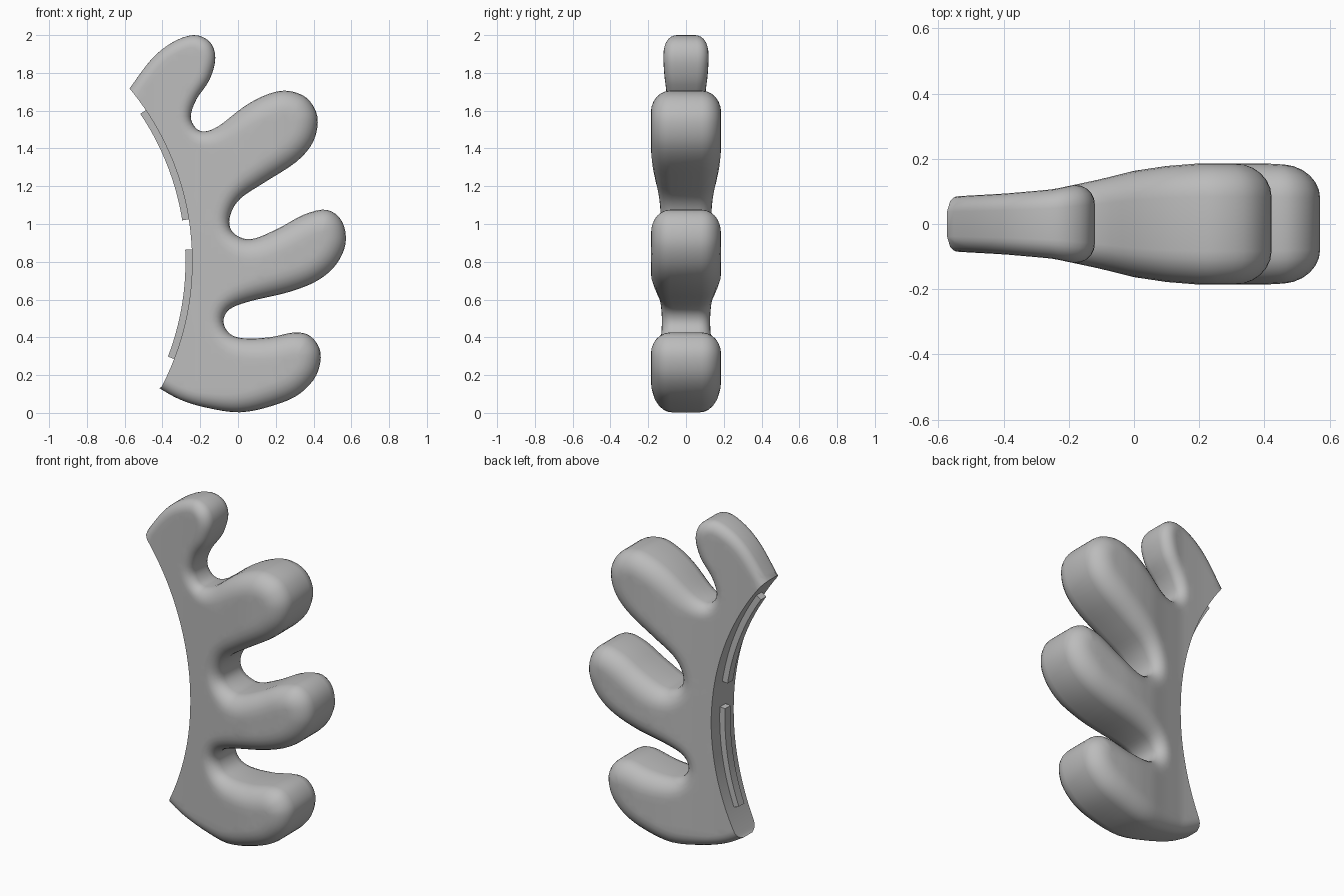
import bpy, bmesh
from math import sin, cos, pi, radians, hypot, atan2
from mathutils import Vector
from mathutils.geometry import delaunay_2d_cdt, interpolate_bezier, intersect_point_line

if "Cube" in bpy.data.objects:
    bpy.data.objects.remove(bpy.data.objects["Cube"], do_unlink=True)

# Single plain grey
grey = bpy.data.materials.new("plain grey")
grey.use_nodes = True
grey.diffuse_color = (.5, .5, .5, 1)
grey.node_tree.nodes["Principled BSDF"].inputs["Base Color"].default_value = grey.diffuse_color

# Concave back arc: centre and radius in the x-z plane
CENTRE, RADIUS = Vector((-1.679, .8)), 1.436

# Lobed outline from the top tip round the four lobes to the bottom tip
OUTLINE = [(-.574, 1.717), (-.46, 1.87), (-.35, 1.96), (-.235, 2), (-.15, 1.965),
           (-.12, 1.88), (-.15, 1.765), (-.22, 1.66), (-.25, 1.57), (-.225, 1.51),
           (-.177, 1.49), (-.1, 1.52), (.03, 1.62), (.14, 1.68), (.25, 1.706),
           (.36, 1.67), (.42, 1.57), (.4, 1.44), (.31, 1.33), (.14, 1.22),
           (.013, 1.135), (-.04, 1.05), (-.04, .976), (.01, .93), (.087, .923),
           (.22, .98), (.35, 1.05), (.47, 1.075), (.55, 1.015), (.57, .9),
           (.52, .786), (.42, .7), (.27, .64), (.06, .59), (-.045, .548),
           (-.077, .484), (-.045, .42), (.03, .395), (.167, .4), (.3, .426),
           (.385, .405), (.437, .32), (.415, .2), (.325, .1), (.19, .04),
           (.01, .003), (-.177, .03), (-.31, .072), (-.415, .13)]

# Half thickness against x
THICKNESS = [(-.58, .083), (-.4, .093), (-.25, .106), (-.1, .138), (0, .163),
             (.1, .178), (.2, .186), (.4, .186), (.6, .175)]


def half_thickness(x):
    for (x0, h0), (x1, h1) in zip(THICKNESS, THICKNESS[1:]):
        if x <= x1:
            return h0 + (h1 - h0) * max(0, x - x0) / (x1 - x0)
    return THICKNESS[-1][1]


def smooth_curve(points, steps):
    """Smooth open curve through all the points."""
    pts = [Vector(p) for p in points]
    n = len(pts)
    tangents = [(pts[min(i + 1, n - 1)] - pts[max(i - 1, 0)]) / 6 for i in range(n)]
    result = []
    for i in range(n - 1):
        a, b = pts[i], pts[i + 1]
        result += interpolate_bezier(a, a + tangents[i], b - tangents[i + 1], b, steps + 1)[:-1]
    return [Vector(p[:2]) for p in result] + [pts[-1]]


def arc_point(angle, radius):
    return CENTRE + Vector((cos(angle), sin(angle))) * radius


def finish(name, bm):
    bmesh.ops.recalc_face_normals(bm, faces=bm.faces)
    mesh = bpy.data.meshes.new(name)
    bm.to_mesh(mesh)
    bm.free()
    obj = bpy.data.objects.new(name, mesh)
    bpy.context.collection.objects.link(obj)
    mesh.materials.append(grey)
    bpy.ops.object.select_all(action="DESELECT")
    obj.select_set(True)
    bpy.context.view_layer.objects.active = obj
    bpy.ops.object.shade_smooth_by_angle(angle=radians(40))
    return obj


def build_body():
    curve = smooth_curve(OUTLINE, 4)

    def edge_distance(p):
        best = 9
        for a, b in zip(curve, curve[1:]):
            if (p - a).length > best + .1:
                continue
            near, t = intersect_point_line(p, a, b)
            near = a if t < 0 else b if t > 1 else near
            best = min(best, (p - Vector(near[:2])).length)
        return best

    def rounding(x):
        return .62 * half_thickness(x)

    # Closed border: lobed curve, then the back arc
    low, high = [atan2(p.y - CENTRE.y, p.x - CENTRE.x) for p in (curve[-1], curve[0])]
    count = 110
    arc = [arc_point(low + (high - low) * k / count, RADIUS) for k in range(1, count)]
    border = curve + arc
    points = list(border)

    def off_arc(p):
        return (p - CENTRE).length > RADIUS + .007

    # Rows of points following the rounded rim
    rows = 6
    for k in range(1, rows + 1):
        share = 1 - cos(k / rows * pi / 2)
        for i in range(1, len(curve) - 1):
            t = (curve[i + 1] - curve[i - 1]).normalized()
            offset = share * rounding(curve[i].x)
            p = curve[i] + Vector((t.y, -t.x)) * offset
            if off_arc(p) and edge_distance(p) > offset * .93:
                points.append(p)
    # Even points across the broad faces
    step = .035
    for i in range(-17, 18):
        for j in range(1, 58):
            p = Vector((i * step, j * step))
            if off_arc(p) and edge_distance(p) > rounding(p.x) * 1.12:
                points.append(p)

    loop = list(range(len(border)))[::-1]
    flat, _, tris, *_ = delaunay_2d_cdt(points, [], [loop], 1, 1e-5)

    # Front and back shells with a rounded rim, joined by a wall
    bm = bmesh.new()
    shells = ([], [])
    for p in flat:
        h, r = half_thickness(p.x), rounding(p.x)
        depth = .55 * h
        u = 1 - min(1, edge_distance(p) / r)
        y = h - depth + depth * max(0, 1 - u * u) ** .5
        for shell, side in zip(shells, (-1, 1)):
            shell.append(bm.verts.new((p.x, side * y, p.y)))
    front, back = shells
    uses = {}
    for tri in tris:
        bm.faces.new([front[i] for i in tri])
        bm.faces.new([back[i] for i in reversed(tri)])
        for a, b in zip(tri, tri[1:] + tri[:1]):
            uses.setdefault(frozenset((a, b)), []).append((a, b))
    for edge in uses.values():
        if len(edge) == 1:
            a, b = edge[0]
            bm.faces.new((front[b], front[a], back[a], back[b]))
    bmesh.ops.delete(bm, geom=[v for v in bm.verts if not v.link_faces], context="VERTS")
    return finish("lobed_body", bm)


def build_rib(name, start, end, half_width=.026, rise=.035):
    """Thin curved rib standing on the back arc."""
    bm = bmesh.new()
    steps = 16
    section = [(RADIUS - rise, -half_width), (RADIUS - rise, half_width),
               (RADIUS + .01, half_width), (RADIUS + .01, -half_width)]
    rings = []
    for k in range(steps + 1):
        angle = radians(start + (end - start) * k / steps)
        ring = []
        for radius, y in section:
            p = arc_point(angle, radius)
            ring.append(bm.verts.new((p.x, y, p.y)))
        rings.append(ring)
    for a, b in zip(rings, rings[1:]):
        for i in range(4):
            j = (i + 1) % 4
            bm.faces.new((a[i], a[j], b[j], b[i]))
    bm.faces.new(rings[0])
    bm.faces.new(rings[-1])
    return finish(name, bm)


build_body()
build_rib("upper_rib", 9, 34)
build_rib("lower_rib", -21, 2.6)
